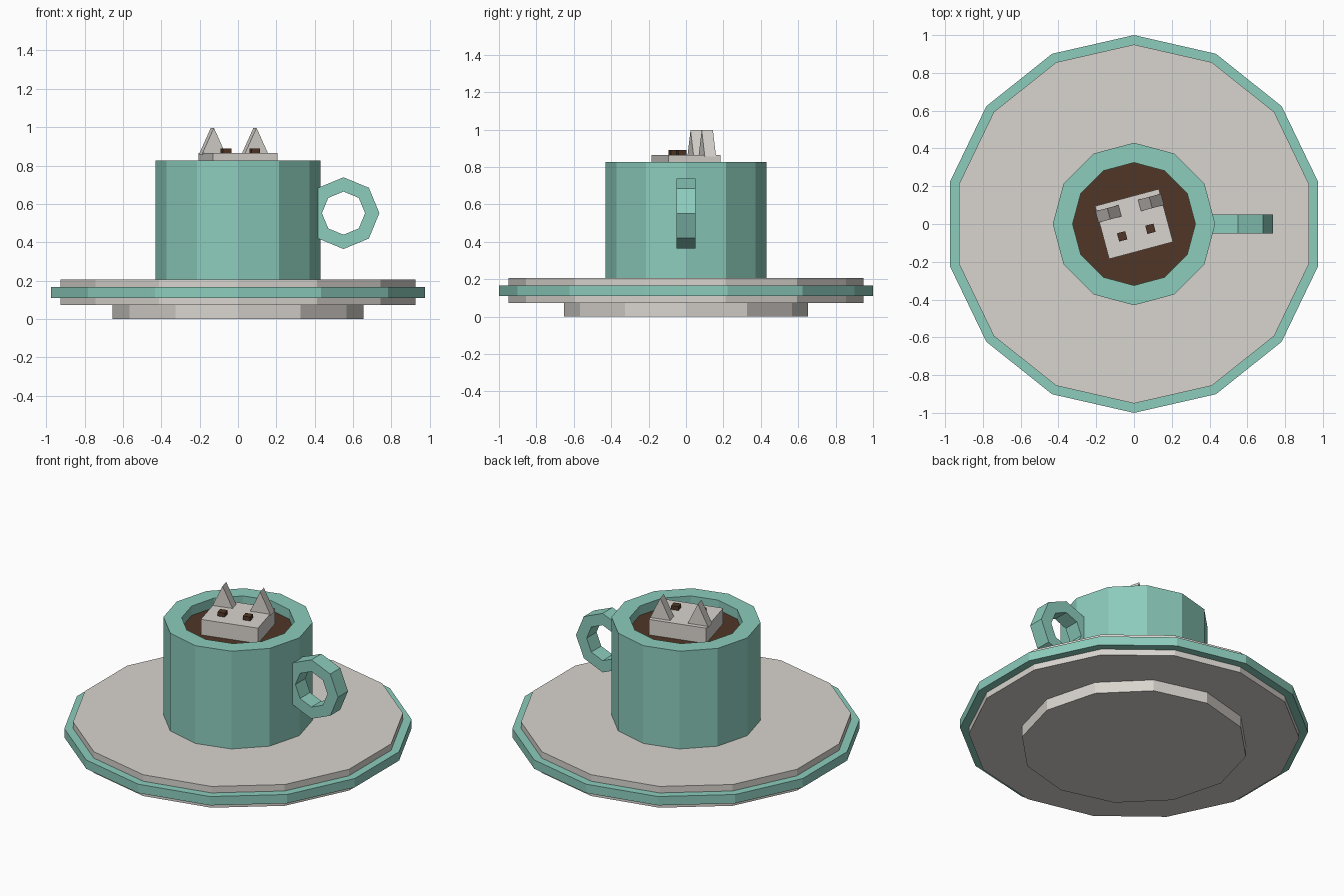
import bpy, bmesh, math
from mathutils import Matrix, Vector

if "Cube" in bpy.data.objects:
    bpy.data.objects.remove(bpy.data.objects["Cube"])


def material(name, rgb):
    m = bpy.data.materials.new(name)
    m.diffuse_color = (*rgb, 1)
    m.use_nodes = True
    m.node_tree.nodes["Principled BSDF"].inputs["Base Color"].default_value = m.diffuse_color
    return m


TEAL = material("teal glaze", (0.262, 0.604, 0.503))
CREAM = material("pale grey", (0.69, 0.66, 0.62))
BROWN = material("dark brown", (0.08, 0.037, 0.019))


def finish(name, bm, mat, matrix=Matrix()):
    bmesh.ops.recalc_face_normals(bm, faces=bm.faces)
    bm.transform(matrix)
    mesh = bpy.data.meshes.new(name)
    bm.to_mesh(mesh)
    bm.free()
    mesh.materials.append(mat)
    ob = bpy.data.objects.new(name, mesh)
    bpy.context.collection.objects.link(ob)
    return ob


def lathe(name, profile, sides, mat, matrix=Matrix(), closed=False):
    """Spin (radius, z) points round z; open profiles get flat end caps."""
    bm = bmesh.new()
    rings = []
    for r, z in profile:
        angles = [math.pi / 2 + math.tau * i / sides for i in range(sides)]
        rings.append([bm.verts.new((r * math.cos(a), r * math.sin(a), z)) for a in angles])
    pairs = list(zip(rings, rings[1:])) + ([(rings[-1], rings[0])] if closed else [])
    for a, b in pairs:
        for i in range(sides):
            j = (i + 1) % sides
            bm.faces.new((a[i], a[j], b[j], b[i]))
    if not closed:
        bm.faces.new(rings[0])
        bm.faces.new(rings[-1])
    return finish(name, bm, mat, matrix)


def box(name, size, centre, mat, matrix):
    bm = bmesh.new()
    bmesh.ops.create_cube(bm, size=1)
    bm.transform(Matrix.Translation(centre) @ Matrix.Diagonal((*size, 1)))
    return finish(name, bm, mat, matrix)


def wedge(name, width, depth, height, base, mat, matrix):
    """Triangular prism with its ridge running along y."""
    bm = bmesh.new()
    tri = [bm.verts.new(Vector(base) + Vector(p)) for p in
           ((-width / 2, -depth / 2, 0), (width / 2, -depth / 2, 0), (0, -depth / 2, height))]
    face = bm.faces.new(tri)
    new = bmesh.ops.extrude_face_region(bm, geom=[face])["geom"]
    bmesh.ops.translate(bm, vec=(0, depth, 0),
                        verts=[v for v in new if isinstance(v, bmesh.types.BMVert)])
    return finish(name, bm, mat, matrix)


# Saucer
lathe("saucer_foot", [(0.653, 0), (0.653, 0.072)], 12, CREAM)
lathe("saucer_plate", [(0.95, 0.072), (0.95, 0.207)], 14, CREAM)
lathe("saucer_rim", [(0.95, 0.11), (1.0, 0.11), (1.0, 0.166), (0.95, 0.166)], 14, TEAL, closed=True)

# Cup with a hollow top, and the drink inside it
lathe("cup", [(0.43, 0.2), (0.43, 0.827), (0.325, 0.827), (0.325, 0.74)], 12, TEAL)
lathe("drink", [(0.325, 0.745), (0.325, 0.767)], 12, BROWN)

# Octagonal handle with a square section
lathe("handle", [(0.187, -0.05), (0.187, 0.05), (0.1125, 0.05), (0.1125, -0.05)], 8, TEAL,
      Matrix.Translation((0.55, 0, 0.552)) @ Matrix.Rotation(math.pi / 2, 4, 'X'), closed=True)

# Floating marshmallow cat, turned slightly
turn = Matrix.Rotation(math.radians(15), 4, 'Z')
box("marshmallow_head", (0.35, 0.29, 0.115), (0, 0, 0.8075), CREAM, turn)
for side, label in ((-1, "left"), (1, "right")):
    wedge(label + "_ear", 0.13, 0.062, 0.14, (side * 0.115, 0.087, 0.857), CREAM, turn)
    box(label + "_eye", (0.045, 0.045, 0.04), (side * 0.0775, -0.047, 0.87), BROWN, turn)
